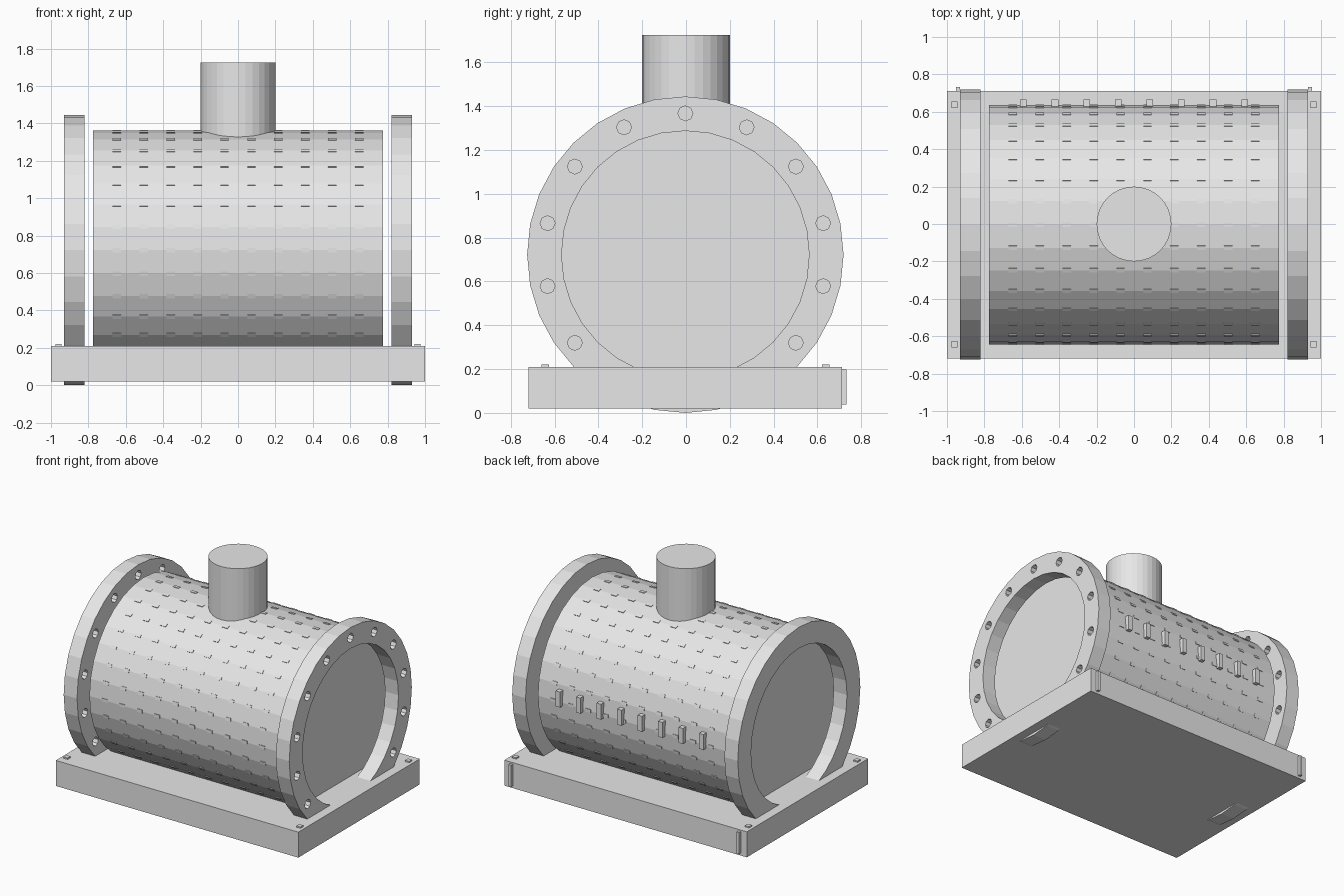
import bpy, bmesh
from math import sin, cos, pi, tau
from mathutils import Matrix, Vector

if "Cube" in bpy.data.objects:
    bpy.data.objects.remove(bpy.data.objects["Cube"])

steel = bpy.data.materials.new("light_grey")
steel.use_nodes = True
grey = (0.8, 0.8, 0.8, 1)
steel.diffuse_color = grey
steel.node_tree.nodes["Principled BSDF"].inputs["Base Color"].default_value = grey

AXIS_Y, AXIS_Z = -0.003, 0.722
DRUM_R, SIDES = 0.64, 32
ALONG_X = Matrix.Rotation(pi / 2, 4, 'Y')


def finish(name, bm):
    bmesh.ops.recalc_face_normals(bm, faces=bm.faces)
    mesh = bpy.data.meshes.new(name)
    bm.to_mesh(mesh)
    bm.free()
    mesh.materials.append(steel)
    obj = bpy.data.objects.new(name, mesh)
    bpy.context.collection.objects.link(obj)
    return obj


def add_box(bm, centre, size, turn=Matrix()):
    m = Matrix.Translation(centre) @ turn @ Matrix.Diagonal((*size, 1))
    bmesh.ops.create_cube(bm, size=1, matrix=m)


def add_cylinder(bm, centre, radius, length, sides, turn=Matrix()):
    bmesh.ops.create_cone(bm, cap_ends=True, segments=sides, radius1=radius, radius2=radius,
                          depth=length, matrix=Matrix.Translation(centre) @ turn)


def around(x, radius, angle):
    """Point around the drum axis, with angle zero at the top."""
    return Vector((x, AXIS_Y + radius * sin(angle), AXIS_Z + radius * cos(angle)))


# Base slab
bm = bmesh.new()
add_box(bm, (0, AXIS_Y, 0.115), (2, 1.43, 0.19))
finish("base", bm)

# Corner bolts on the base and tabs on its back edge
bm = bmesh.new()
tabs = bmesh.new()
for side in (-1, 1):
    for end in (-1, 1):
        add_box(bm, (side * 0.96, AXIS_Y + end * 0.64, 0.21), (0.034, 0.034, 0.02))
    add_box(tabs, (side * 0.94, 0.718, 0.118), (0.022, 0.03, 0.16))
finish("base_bolts", bm)
finish("back_tabs", tabs)

# Drum
bm = bmesh.new()
add_cylinder(bm, (0, AXIS_Y, AXIS_Z), DRUM_R, 1.55, SIDES, ALONG_X)
finish("drum", bm)

# Rows of low rivets, one row on each drum edge
bm = bmesh.new()
for row in range(SIDES):
    angle = row * tau / SIDES
    for column in range(10):
        x = (column - 4.5) * 0.144
        add_box(bm, around(x, DRUM_R - 0.007, angle), (0.045, 0.024, 0.02),
                Matrix.Rotation(-angle, 4, 'X'))
finish("drum_rivets", bm)

# Row of blocks along the back of the drum
bm = bmesh.new()
for i in range(8):
    add_box(bm, ((i - 3.5) * 0.169, 0.64, 0.755), (0.035, 0.05, 0.115))
finish("back_blocks", bm)

# Chimney
bm = bmesh.new()
add_cylinder(bm, (0, 0, 1.5125), 0.2, 0.425, 32)
finish("chimney", bm)


def end_ring(name, inner_x, outer_x, drill_x):
    """Flat ring with blind bolt holes drilled into the face at drill_x."""
    bm = bmesh.new()
    loops = [[bm.verts.new(around(x, r, i * tau / SIDES)) for i in range(SIDES)]
             for x, r in ((inner_x, 0.565), (inner_x, 0.722), (outer_x, 0.722), (outer_x, 0.565))]
    for k in range(4):
        a, b = loops[k], loops[(k + 1) % 4]
        for i in range(SIDES):
            j = (i + 1) % SIDES
            bm.faces.new((a[i], a[j], b[j], b[i]))
    ring = finish(name, bm)

    bm = bmesh.new()
    for i in range(14):
        add_cylinder(bm, around(drill_x, 0.645, i * tau / 14), 0.034, 0.1, 8, ALONG_X)
    cutter = finish(name + "_cutter", bm)
    cutter.hide_render = True

    cut = ring.modifiers.new("bolt_holes", 'BOOLEAN')
    cut.operation, cut.solver, cut.object = 'DIFFERENCE', 'EXACT', cutter
    bpy.context.view_layer.update()
    graph = bpy.context.evaluated_depsgraph_get()
    drilled = bpy.data.meshes.new_from_object(ring.evaluated_get(graph))
    ring.modifiers.clear()
    ring.data = drilled
    bpy.data.objects.remove(cutter)


# End rings, both drilled from the left
end_ring("left_ring", 0.82, 0.93, 0.93)
end_ring("right_ring", -0.93, -0.82, -0.82)
